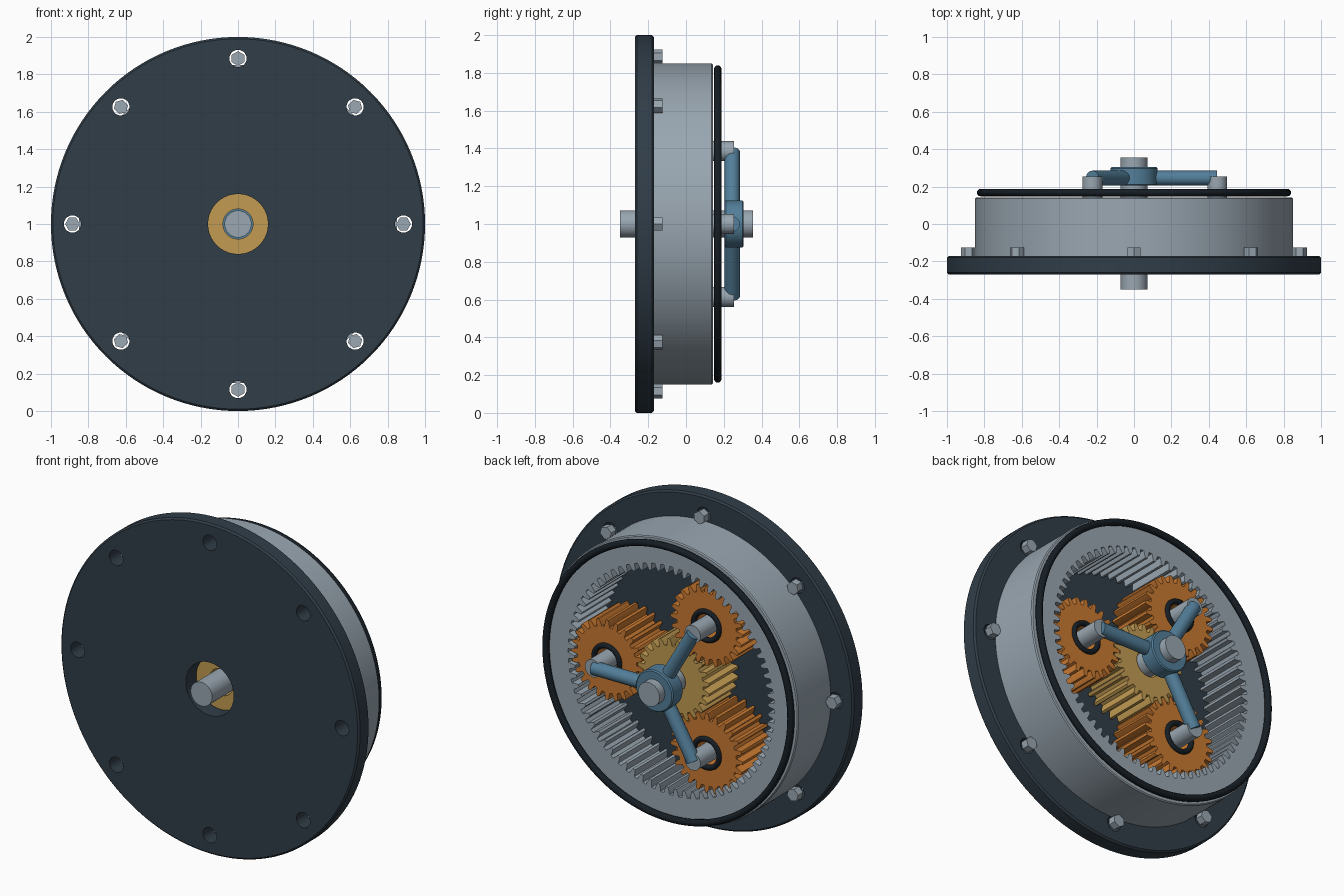
import bpy, bmesh, math
from mathutils import Matrix, Vector

if "Cube" in bpy.data.objects:
    bpy.data.objects.remove(bpy.data.objects["Cube"])

TAU = 2 * math.pi


def material(name, rgb):
    m = bpy.data.materials.new(name)
    m.diffuse_color = (*rgb, 1)
    m.use_nodes = True
    m.node_tree.nodes["Principled BSDF"].inputs["Base Color"].default_value = m.diffuse_color
    return m


DARK = material("dark_slate", (0.030, 0.047, 0.064))
STEEL = material("steel_grey", (0.32, 0.385, 0.44))
BLUE = material("steel_blue", (0.085, 0.21, 0.32))
ORANGE = material("orange", (0.58, 0.19, 0.03))
GOLD = material("gold", (0.54, 0.33, 0.085))
BLACK = material("black_rubber", (0.008, 0.013, 0.018))


def finish(name, bm, mat, centre=(0, 0), angle=30):
    """Turn a bmesh into a smoothed object; centre is (x, z) from the main axis."""
    bmesh.ops.remove_doubles(bm, verts=bm.verts, dist=1e-5)
    bmesh.ops.recalc_face_normals(bm, faces=bm.faces)
    me = bpy.data.meshes.new(name)
    bm.to_mesh(me)
    bm.free()
    ob = bpy.data.objects.new(name, me)
    bpy.context.collection.objects.link(ob)
    ob.location = (centre[0], 0, 1 + centre[1])
    me.materials.append(mat)
    smooth(ob, angle)
    return ob


def smooth(ob, angle=30):
    bpy.ops.object.select_all(action='DESELECT')
    ob.select_set(True)
    bpy.context.view_layer.objects.active = ob
    bpy.ops.object.shade_smooth_by_angle(angle=math.radians(angle))


def loft(bm, rings, closed):
    """Skin rings of (angle, radius, y) points lying around the y axis."""
    vs = [[bm.verts.new((r * math.cos(a), y, r * math.sin(a))) for a, r, y in ring]
          for ring in rings]
    n = len(vs[0])
    for i in range(len(vs) if closed else len(vs) - 1):
        p, q = vs[i], vs[(i + 1) % len(vs)]
        for j in range(n):
            k = (j + 1) % n
            bm.faces.new((p[j], p[k], q[k], q[j]))
    if not closed:
        bm.faces.new(vs[0])
        bm.faces.new(vs[-1])


def lathe(name, profile, mat, segs=48, closed=False, centre=(0, 0), angle=30):
    bm = bmesh.new()
    loft(bm, [[(TAU * j / segs, r, y) for j in range(segs)] for r, y in profile], closed)
    return finish(name, bm, mat, centre, angle)


def torus(name, major, minor, y, mat, segs, centre=(0, 0)):
    prof = [(major + minor * math.cos(TAU * i / 12), y + minor * math.sin(TAU * i / 12))
            for i in range(12)]
    return lathe(name, prof, mat, segs, True, centre, 60)


def tooth_outline(teeth, pitch_r, sign, phase):
    """(angle, radius) outline; sign +1 = teeth outward, -1 = teeth inward."""
    root, tip = pitch_r - sign * 1.25 * MODULE, pitch_r + sign * MODULE
    shape = [(-.32, root), (-.24, pitch_r), (-.13, tip),
             (.13, tip), (.24, pitch_r), (.32, root)]
    return [(TAU * (t + phase + f) / teeth, r) for t in range(teeth) for f, r in shape]


def gear(name, teeth, pitch_r, other, y0, y1, mat, sign=1, phase=0, centre=(0, 0), chamfer=0):
    line = tooth_outline(teeth, pitch_r, sign, phase)
    rings = [[(a, r, y) for a, r in line] for y in (y0, y1)]
    for r, y in ((other - chamfer, y1), (other, y1 - chamfer), (other, y0)):
        rings.append([(a, r, y) for a, _ in line])
    bm = bmesh.new()
    loft(bm, rings, True)
    return finish(name, bm, mat, centre, 25)


ORBIT = 0.445                 # distance of planet axes from the main axis
MODULE = ORBIT / 24           # 24-tooth sun and planets, 72-tooth ring
PITCH = ORBIT / 2

# Front plate: chamfered disc with centre hole and eight bolt holes
plate = lathe("front_plate", [(.16, -.27), (.99, -.27), (1, -.26), (1, -.18), (.99, -.17),
                              (.16, -.17)], DARK, 128, True)
bolt_spots = [(.885 * math.cos(TAU * i / 8), .885 * math.sin(TAU * i / 8)) for i in range(8)]
bm = bmesh.new()
for x, z in bolt_spots:
    bmesh.ops.create_cone(bm, cap_ends=True, segments=32, radius1=.046, radius2=.046, depth=.4,
                          matrix=Matrix.Translation((x, -.22, z)) @ Matrix.Rotation(math.pi / 2, 4, 'X'))
cutter = finish("hole_cutter", bm, DARK)
cutter.hide_render = True
mod = plate.modifiers.new("bolt_holes", 'BOOLEAN')
mod.operation, mod.solver, mod.object = 'DIFFERENCE', 'EXACT', cutter
bpy.context.view_layer.objects.active = plate
bpy.ops.object.modifier_apply(modifier=mod.name)
bpy.data.objects.remove(cutter)
smooth(plate)

# Hexagonal bolt heads, one corner pointing outward
for i, (x, z) in enumerate(bolt_spots):
    bm = bmesh.new()
    loft(bm, [[(TAU * (j / 6 + i / 8), .039, y) for j in range(6)] for y in (-.172, -.125)], False)
    finish(f"bolt_{i + 1}", bm, STEEL, (x, z))

# Housing with internal ring gear, and its seal
gear("ring_gear_housing", 72, 3 * PITCH, .85, -.17, .142, STEEL, sign=-1, phase=.5, chamfer=.006)
torus("seal_ring", .82, .02, .168, BLACK, 128)

# Sun gear and main shaft
gear("sun_gear", 24, PITCH, .08, -.16, .12, GOLD, phase=.5)
lathe("main_shaft", [(.072, -.35), (.072, .355)], STEEL)

# Carrier hub
lathe("carrier_hub", [(.118, .205), (.125, .212), (.125, .298), (.118, .305)], BLUE)

# Three planets, each with bearing ring, pin and carrier arm
for i in range(3):
    a = TAU * i / 3
    d = Vector((math.cos(a), 0, math.sin(a)))
    spot = (ORBIT * d.x, ORBIT * d.z)
    gear(f"planet_gear_{i + 1}", 24, PITCH, .078, -.16, .12, ORANGE, centre=spot)
    torus(f"bearing_ring_{i + 1}", .085, .016, .12, BLACK, 40, spot)
    lathe(f"planet_pin_{i + 1}", [(.053, -.165), (.053, .255)], STEEL, 32, centre=spot)
    bm = bmesh.new()
    turn = d.to_track_quat('Z', 'Y').to_matrix().to_4x4()
    bmesh.ops.create_cone(bm, cap_ends=True, segments=32, radius1=.04, radius2=.04, depth=ORBIT - .08,
                          matrix=Matrix.Translation(d * (ORBIT + .08) / 2 + Vector((0, .245, 0))) @ turn)
    finish(f"carrier_arm_{i + 1}", bm, BLUE)
